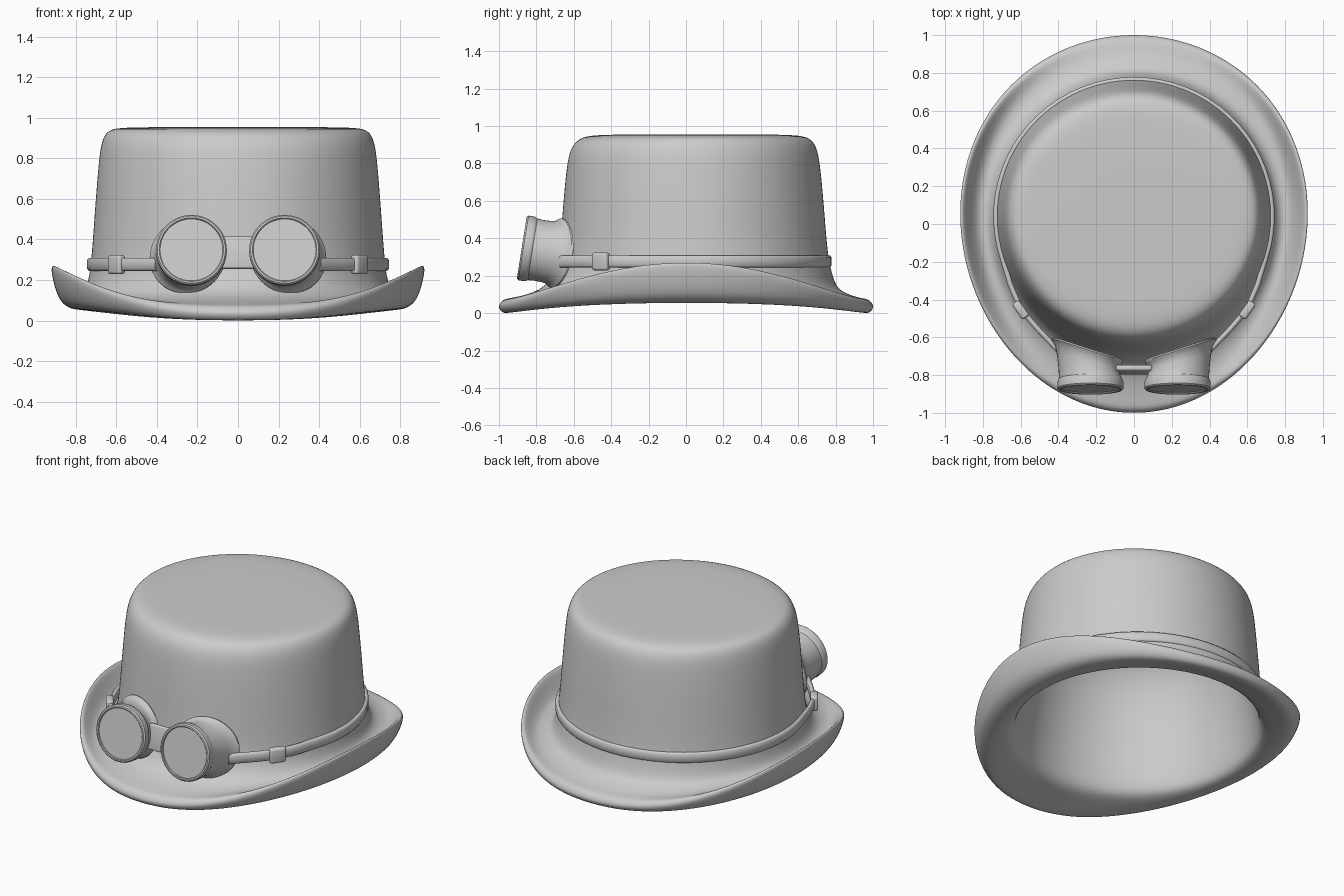
import bpy, bmesh, math
from mathutils import Vector, Matrix

if "Cube" in bpy.data.objects:
    bpy.data.objects.remove(bpy.data.objects["Cube"])

felt = bpy.data.materials.new("plain_grey")
felt.diffuse_color = (0.6, 0.6, 0.6, 1)
felt.use_nodes = True
felt.node_tree.nodes["Principled BSDF"].inputs["Base Color"].default_value = felt.diffuse_color


def finish(name, bm, angle=40):
    bmesh.ops.remove_doubles(bm, verts=bm.verts, dist=1e-5)
    bmesh.ops.recalc_face_normals(bm, faces=bm.faces)
    mesh = bpy.data.meshes.new(name)
    bm.to_mesh(mesh)
    bm.free()
    mesh.materials.append(felt)
    ob = bpy.data.objects.new(name, mesh)
    bpy.context.collection.objects.link(ob)
    bpy.ops.object.select_all(action='DESELECT')
    ob.select_set(True)
    bpy.context.view_layer.objects.active = ob
    bpy.ops.object.shade_smooth_by_angle(angle=math.radians(angle))
    return ob


def loft(name, rings, caps=True, angle=40):
    """Skin a list of closed rings of points."""
    bm = bmesh.new()
    vs = [[bm.verts.new(p) for p in r] for r in rings]
    n = len(vs[0])
    for a, b in zip(vs, vs[1:]):
        for i in range(n):
            j = (i + 1) % n
            bm.faces.new((a[i], a[j], b[j], b[i]))
    if caps:
        bm.faces.new(vs[0])
        bm.faces.new(vs[-1])
    return finish(name, bm, angle)


def rounded_box(name, size, loc, rot, bevel):
    bm = bmesh.new()
    bmesh.ops.create_cube(bm, size=1)
    bmesh.ops.scale(bm, vec=size, verts=bm.verts)
    bmesh.ops.bevel(bm, geom=bm.edges[:], offset=bevel, segments=3,
                    profile=0.5, affect='EDGES')
    bm.transform(Matrix.Translation(loc) @ rot)
    return finish(name, bm)


# Hat: half width, half depth, centre y, z at front/back, z at the sides
profile = [
    (.01, .01, .05, .955, .955), (.40, .36, .05, .955, .955),
    (.59, .54, .05, .953, .953), (.648, .62, .048, .938, .938),
    (.675, .66, .042, .885, .885), (.688, .678, .04, .80, .80),
    (.704, .697, .04, .60, .60), (.718, .712, .04, .40, .40),
    (.728, .725, .04, .28, .28), (.737, .748, .037, .20, .21),
    (.755, .79, .02, .13, .16), (.79, .86, .01, .10, .134),
    (.835, .92, 0, .084, .145), (.875, .962, 0, .077, .21),
    (.90, .985, 0, .068, .262), (.918, .999, 0, .05, .277),
    (.926, 1.006, 0, .03, .255),
    (.912, .988, 0, .002, .18), (.885, .96, 0, -.001, .10),
    (.84, .92, 0, .01, .062), (.79, .86, .01, .03, .052),
    (.735, .775, .02, .05, .06), (.705, .725, .03, .09, .10),
    (.69, .69, .04, .28, .28), (.655, .65, .04, .52, .52),
    (.60, .59, .04, .72, .72), (.50, .49, .045, .86, .86),
    (.30, .30, .05, .92, .92), (.01, .01, .05, .928, .928)]
N = 48
rings = []
for a, b, cy, zf, zs in profile:
    egg = .055 * min(1, max(0, (a - .73) / .1))   # brim is broader at the back
    ring = []
    for i in range(N):
        t = 2 * math.pi * i / N
        y = b * math.sin(t) + egg * math.cos(t) ** 2
        w = max(0, 1 - (y / b) ** 2) ** 1.3       # brim curls up at the sides
        ring.append((a * math.cos(t), cy + y, zf + (zs - zf) * w))
    rings.append(ring)
hat = loft("hat", rings, angle=180)
sub = hat.modifiers.new("smooth", 'SUBSURF')
sub.levels = sub.render_levels = 2

# Goggle strap: hugs the crown, then runs straight to the goggles
path = [(.40, -.67), (.51, -.555), (.60, -.45), (.655, -.32)]
arc = []
for i in range(41):
    t = math.radians(-18 + 216 * i / 40)
    arc.append((.731 * math.cos(t), .04 + .724 * math.sin(t)))
path = [Vector(p) for p in path + arc + [(-x, y) for x, y in reversed(path)]]
section = [(-.014, -.022), (-.006, -.032), (.006, -.032), (.014, -.022),
           (.014, .022), (.006, .032), (-.006, .032), (-.014, .022)]
rings = []
for i, p in enumerate(path):
    d = (path[min(i + 1, len(path) - 1)] - path[max(i - 1, 0)]).normalized()
    out = Vector((d.y, -d.x))
    rings.append([(p.x + out.x * u, p.y + out.y * u, .277 + v) for u, v in section])
loft("goggle_strap", rings, angle=60)

# Goggles: tilted eye cups, radius / depth / how far the rear follows the crown
tilt = math.radians(9)
axis = Vector((0, -math.cos(tilt), math.sin(tilt)))
up = Vector((0, math.sin(tilt), math.cos(tilt)))
cup = [(.154, .02, 0), (.155, .004, 0), (.159, 0, 0), (.168, .001, 0), (.175, .009, 0),
       (.175, .042, 0), (.172, .052, 0), (.167, .058, 0), (.164, .09, .3),
       (.165, .13, .7), (.170, .16, .95), (.181, .176, 1), (.188, .186, 1),
       (.188, .195, 1), (.17, .197, 1), (.150, .17, .9), (.147, .09, .3), (.154, .02, 0)]
lens = [(.01, .009, 0), (.155, .009, 0), (.155, .02, 0), (.01, .02, 0)]


def turned(name, prof, s, caps):
    centre = Vector((s * .23, -.878, .35))
    rings = []
    for r, d, k in prof:
        ring = []
        for i in range(48):
            t = 2 * math.pi * i / 48
            c = math.cos(t)
            depth = d + k * (.06 * c + .02 * c * c)
            ring.append(centre + Vector((s * (r * c + .018 * k), 0, 0))
                        + up * (r * math.sin(t)) - axis * depth)
        rings.append(ring)
    return loft(name, rings, caps, 35)


for s, side in ((1, "right"), (-1, "left")):
    turned("goggle_cup_" + side, cup, s, False)
    turned("goggle_lens_" + side, lens, s, True)
    # Strap buckle
    rounded_box("buckle_" + side, (.10, .045, .095), (s * .60, -.455, .276),
                Matrix.Rotation(s * math.radians(54), 4, 'Z'), .014)

# Nose bridge between the cups
rounded_box("goggle_bridge", (.19, .03, .16), (0, -.772, .335),
            Matrix.Rotation(-tilt, 4, 'X'), .01)
